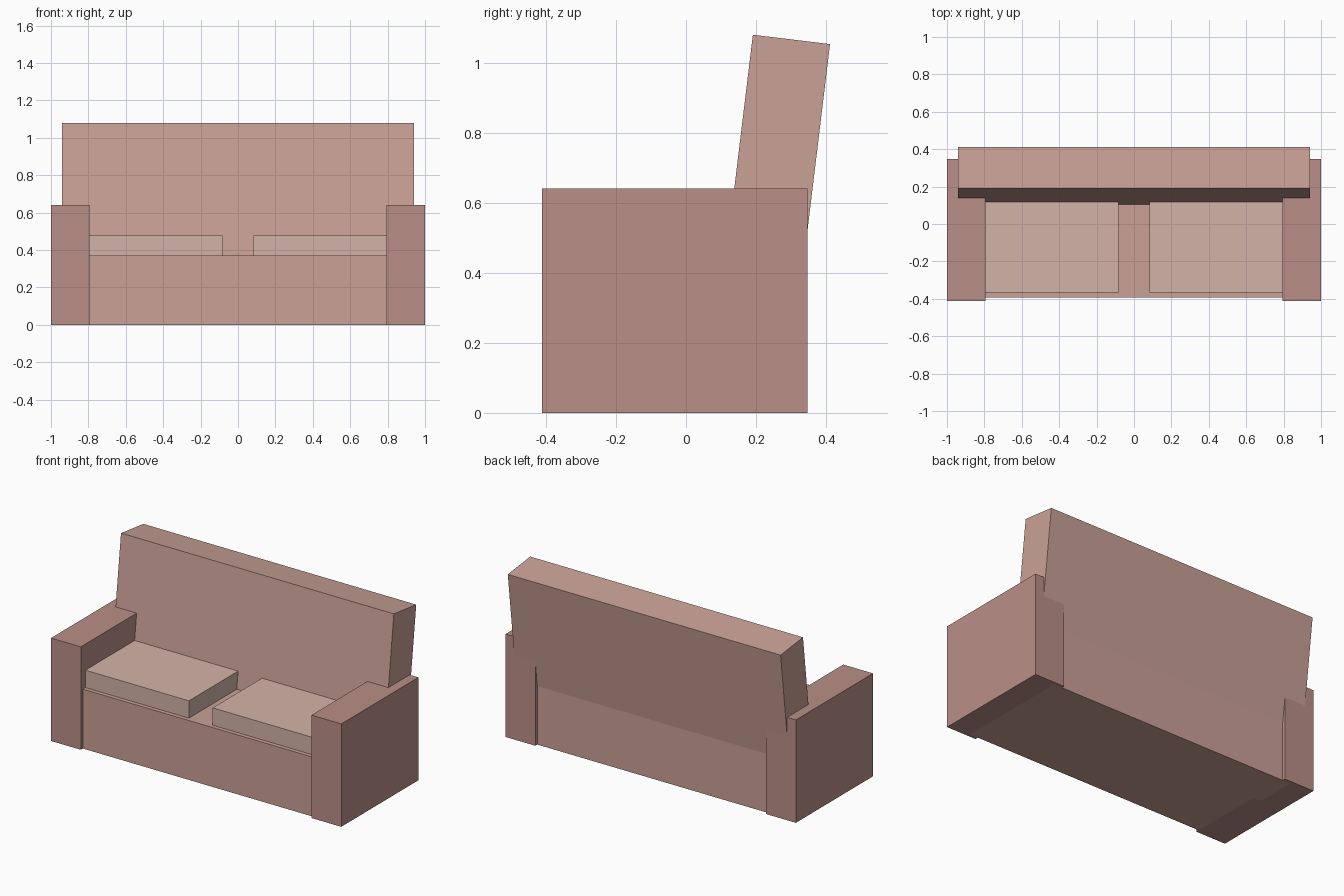
import bpy
import math
from mathutils import Vector, Matrix

if "Cube" in bpy.data.objects:
    bpy.data.objects.remove(bpy.data.objects["Cube"])


def material(name, rgb):
    m = bpy.data.materials.new(name)
    m.diffuse_color = (*rgb, 1.0)
    m.use_nodes = True
    m.node_tree.nodes["Principled BSDF"].inputs["Base Color"].default_value = m.diffuse_color
    return m


def box(name, lo, hi, mat):
    """Flat-faced block spanning two opposite corners."""
    lo, hi = Vector(lo), Vector(hi)
    bpy.ops.mesh.primitive_cube_add(size=1, location=(lo + hi) / 2)
    ob = bpy.context.object
    ob.name = name
    ob.data.transform(Matrix.Diagonal((*(hi - lo), 1.0)))
    ob.data.materials.append(mat)
    return ob


body = material("body_fabric", (0.584, 0.356, 0.305))
arm = material("arm_fabric", (0.497, 0.275, 0.242))
pale = material("cushion_fabric", (0.651, 0.456, 0.392))

# Seat base, running slightly into the arms
box("seat_base", (-0.85, -0.392, 0), (0.85, 0.328, 0.37), body)

# Arms and seat cushions, mirrored left and right
for side, s in (("left", -1), ("right", 1)):
    x0, x1 = sorted((s * 0.795, s * 1.0))
    box(side + "_arm", (x0, -0.412, 0), (x1, 0.347, 0.641), arm)
    x0, x1 = sorted((s * 0.082, s * 0.798))
    box(side + "_seat_cushion", (x0, -0.366, 0.365), (x1, 0.14, 0.478), pale)

# Backrest, hinged at its top front edge and leaning backwards
back = box("backrest", (-0.94, 0, -0.8), (0.94, 0.222, 0), body)
back.data.transform(Matrix.Translation(back.location))
back.location = (0, 0.191, 1.08)
back.rotation_euler.x = -math.radians(6.9)
